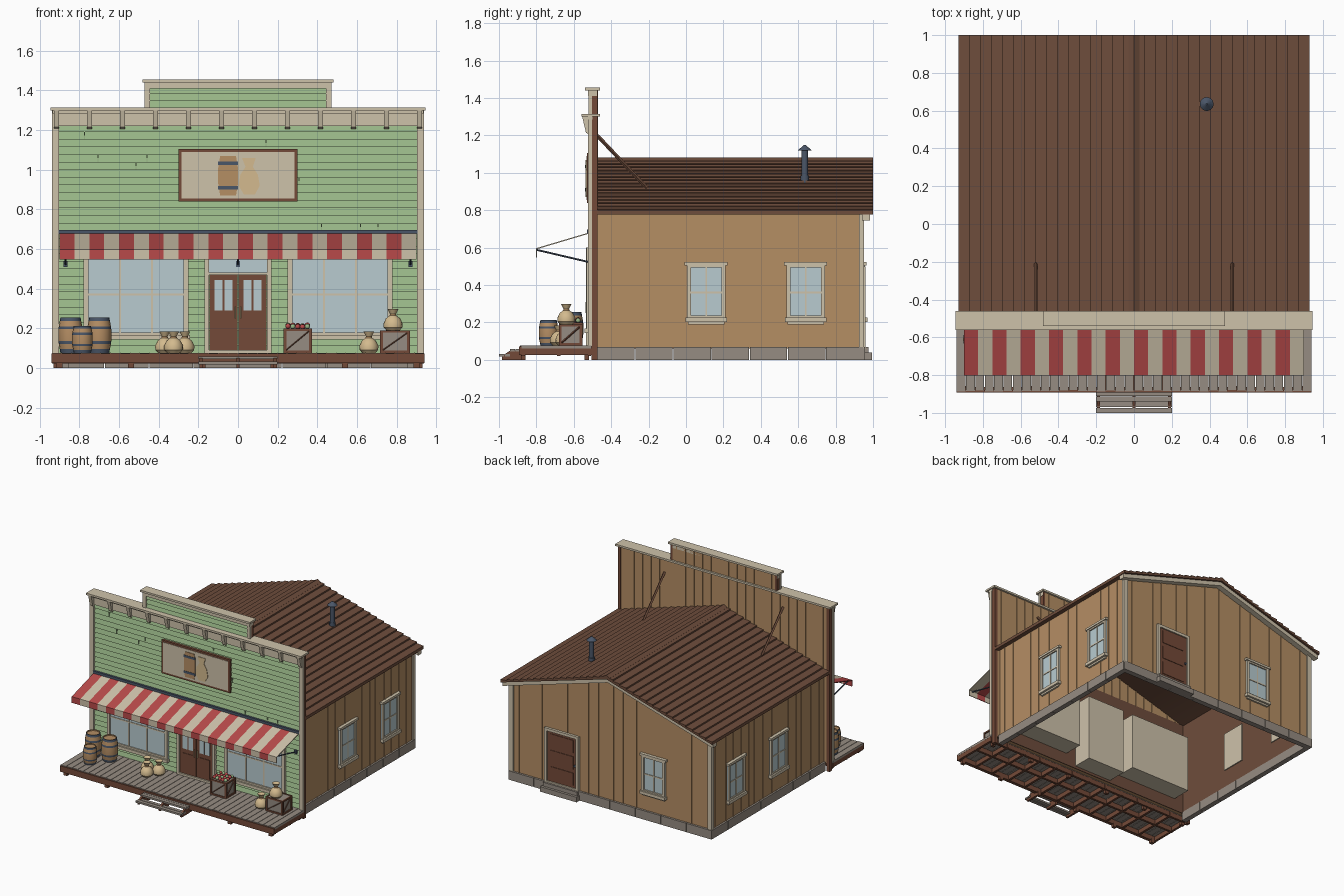
import bpy, bmesh, math, random
from mathutils import Matrix, Vector

random.seed(4)
COLORS = {"green_paint": (152, 182, 134), "cream_trim": (206, 194, 170), "dark_brown": (110, 77, 60),
          "red_cloth": (184, 74, 74), "tan_wood": (181, 142, 100), "window_glass": (184, 203, 208),
          "weathered_grey": (150, 140, 130), "blue_steel": (74, 86, 104), "sack_cloth": (211, 186, 142),
          "door_brown": (116, 74, 56)}
NAMES = list(COLORS)
MATS = []
for n, c in COLORS.items():
    m = bpy.data.materials.new(n)
    m.diffuse_color = [((v / 255 + 0.055) / 1.055) ** 2.4 for v in c] + [1]
    MATS.append(m)
GREEN, CREAM, BROWN, RED, TAN, GLASS, GREY, STEEL, SACK, DOOR = range(10)


class Part:
    """Collects solids in one mesh; xf places them."""
    def __init__(self, name):
        self.name, self.bm, self.xf = name, bmesh.new(), Matrix()

    def extrude(self, pts, axis, a, b, mat):
        def at(p, d):
            return self.xf @ Vector((d, p[0], p[1]) if axis == "x" else (p[0], d, p[1]))
        va = [self.bm.verts.new(at(p, a)) for p in pts]
        vb = [self.bm.verts.new(at(p, b)) for p in pts]
        n = len(pts)
        loops = [va, vb[::-1]] + [[va[i], vb[i], vb[(i + 1) % n], va[(i + 1) % n]] for i in range(n)]
        for loop in loops:
            self.bm.faces.new(loop).material_index = mat

    def box(self, x0, x1, y0, y1, z0, z1, mat):
        self.extrude([(x0, z0), (x1, z0), (x1, z1), (x0, z1)], "y", y0, y1, mat)

    def rod(self, p, q, r, mat, r2=None, seg=8):
        p, q = Vector(p), Vector(q)
        rot = (q - p).to_track_quat("Z", "Y").to_matrix().to_4x4()
        res = bmesh.ops.create_cone(self.bm, cap_ends=True, segments=seg, radius1=r,
                                    radius2=r if r2 is None else r2, depth=(q - p).length,
                                    matrix=self.xf @ Matrix.Translation((p + q) / 2) @ rot)
        for f in {f for v in res["verts"] for f in v.link_faces}:
            f.material_index = mat

    def lathe(self, prof, x, y, z, seg=16):
        """prof rows: radius, height, material of the band above."""
        rings = [[self.bm.verts.new((x + r * math.cos(k * math.tau / seg), y + r * math.sin(k * math.tau / seg), z + h))
                  for k in range(seg)] for r, h, _ in prof]
        for i in range(len(prof) - 1):
            for k in range(seg):
                j = (k + 1) % seg
                f = self.bm.faces.new((rings[i][k], rings[i][j], rings[i + 1][j], rings[i + 1][k]))
                f.material_index = prof[i][2]
        self.bm.faces.new(rings[0][::-1]).material_index = prof[0][2]
        self.bm.faces.new(rings[-1]).material_index = prof[-1][2]

    def done(self):
        bmesh.ops.recalc_face_normals(self.bm, faces=self.bm.faces)
        for f in self.bm.faces:
            f.smooth = True
        for e in self.bm.edges:
            e.smooth = e.calc_face_angle(3) < 0.6
        me = bpy.data.meshes.new(self.name)
        self.bm.to_mesh(me)
        for m in MATS:
            me.materials.append(m)
        bpy.context.collection.objects.link(bpy.data.objects.new(self.name, me))


def wall_place(x, y, deg):
    return Matrix.Translation((x, y, 0)) @ Matrix.Rotation(math.radians(deg), 4, "Z")


# Main walls, open underneath, with dark lining inside
p = Part("walls")
for s in (-1, 1):
    xs = sorted((s * 0.865, s * 0.88))
    p.box(*xs, -0.475, 0.94, 0.06, 0.80, TAN)
    xs = sorted((s * 0.86, s * 0.865))
    p.box(*xs, -0.475, 0.92, 0.06, 0.80, BROWN)
gable = [(-0.88, 0.06), (0.88, 0.06), (0.88, 0.79), (0, 1.05), (-0.88, 0.79)]
p.extrude(gable, "y", 0.925, 0.94, TAN)
p.extrude(gable, "y", 0.92, 0.925, BROWN)
p.done()

# Thin wall battens
p = Part("wall_battens")
for deg, x, y, half, count in ((90, 0.88, 0.235, 0.69, 14), (-90, -0.88, 0.235, 0.69, 14), (180, 0, 0.94, 0.86, 17)):
    p.xf = wall_place(x, y, deg)
    for i in range(count):
        u = -half + 2 * half * (i + 0.5 + random.uniform(-0.25, 0.25)) / count
        top = 0.79 if deg != 180 else 1.04 - 0.296 * abs(u)
        p.box(u - 0.004, u + 0.004, -0.004, 0.002, 0.065, top, TAN)
p.done()

# Cream corner boards and gable rake boards
p = Part("corner_and_rake_trim")
for s in (-1, 1):
    p.box(*sorted((s * 0.855, s * 0.892)), 0.925, 0.952, 0.06, 0.785, CREAM)
    p.extrude([(0, 1.05), (s * 0.925, 0.777), (s * 0.925, 0.745), (0, 1.018)], "y", 0.94, 0.985, CREAM)
p.done()

# Stone foundation blocks
p = Part("foundation")
for s in (-1, 1):
    for i in range(7):
        y = -0.475 + i * 0.204
        p.box(*sorted((s * 0.855, s * 0.895)), y, y + 0.2, 0, 0.07, GREY)
for i in range(8):
    x = -0.895 + i * 0.2238
    p.box(x, x + 0.22, 0.915, 0.957, 0, 0.07, GREY)
p.done()

# Roof with overlapping boards running along the ridge
rows, right = 16, []
for i in range(rows):
    for x, d in ((0.93 * i / rows, 0.012), (0.93 * (i + 1) / rows, 0)):
        right.append((x, 1.08 - 0.3 * x - d))
p = Part("roof")
left = [(-x, z) for x, z in right[:0:-1]]
p.extrude(left + right + [(0.93, 0.777), (0, 1.05), (-0.93, 0.777)], "y", -0.475, 1.0, BROWN)
p.extrude([(-0.03, 1.066), (0, 1.083), (0.03, 1.066), (0.03, 1.058), (-0.03, 1.058)], "y", -0.475, 1.0, BROWN)
for s in (-1, 1):
    p.rod((s * 0.52, -0.475, 1.2), (s * 0.52, -0.21, 0.92), 0.01, BROWN, seg=4)
p.done()

p = Part("stove_pipe")
p.rod((0.385, 0.635, 0.92), (0.385, 0.635, 1.125), 0.018, STEEL, seg=12)
p.rod((0.385, 0.635, 0.945), (0.385, 0.635, 0.985), 0.023, STEEL, seg=12)
p.rod((0.385, 0.635, 1.12), (0.385, 0.635, 1.15), 0.037, STEEL, 0.004, 12)
p.done()

# False front: core, lap siding, trim
p = Part("false_front")
p.box(-0.905, 0.905, -0.50, -0.475, 0.06, 1.3, TAN)
p.box(-0.45, 0.45, -0.50, -0.475, 1.3, 1.44, TAN)
for s in (-1, 1):
    p.box(*sorted((s * 0.905, s * 0.93)), -0.505, -0.473, 0, 1.3, DOOR)
    p.box(*sorted((s * 0.45, s * 0.468)), -0.505, -0.473, 1.3, 1.44, DOOR)
for i in range(24):
    u = -0.87 + i * 0.0755
    p.box(u - 0.004, u + 0.004, -0.475, -0.470, 0.8, 1.44 if abs(u) < 0.44 else 1.3, TAN)
p.box(-0.86, 0.86, -0.475, -0.468, 0.06, 0.80, BROWN)
p.done()

p = Part("lap_siding")
for z0, z1, n, w in ((0.075, 1.23, 30, 0.905), (1.31, 1.42, 3, 0.45)):
    prof = [(-0.49, z1), (-0.49, z0)]
    for i in range(n):
        h = (z1 - z0) / n
        prof += [(-0.516, z0 + i * h), (-0.504, z0 + (i + 1) * h)]
    p.extrude(prof, "x", -w, w, GREEN)
for i in range(26):  # board joints
    h, r = 1.155 / 30, random.randrange(3, 29)
    x, z = random.uniform(-0.85, 0.85), 0.075 + r * h
    p.box(x, x + 0.005, -0.517, -0.50, z, z + h * 0.95, GREEN)
p.done()

p = Part("front_trim")
for s in (-1, 1):
    p.box(*sorted((s * 0.902, s * 0.938)), -0.525, -0.503, 0.075, 1.3, CREAM)
    p.box(*sorted((s * 0.445, s * 0.472)), -0.522, -0.503, 1.31, 1.44, CREAM)
p.box(-0.905, 0.905, -0.522, -0.50, 1.22, 1.3, CREAM)
p.box(-0.945, 0.945, -0.56, -0.46, 1.3, 1.315, CREAM)
p.box(-0.935, 0.935, -0.54, -0.50, 1.285, 1.3, CREAM)
p.box(-0.47, 0.47, -0.525, -0.475, 1.41, 1.44, CREAM)
p.box(-0.482, 0.482, -0.54, -0.46, 1.44, 1.455, CREAM)
for i in range(12):  # cornice brackets
    x = -0.915 + i * 1.83 / 11
    p.extrude([(-0.52, 1.205), (-0.535, 1.215), (-0.555, 1.3), (-0.52, 1.3)], "x", x - 0.013, x + 0.013, CREAM)
p.done()

# Picture sign with a barrel and a sack as flat plates
p = Part("sign_board")
p.box(-0.30, 0.30, -0.53, -0.51, 0.84, 1.105, DOOR)
p.box(-0.285, 0.285, -0.533, -0.53, 0.855, 1.09, CREAM)
p.extrude([(-0.09, 0.87), (-0.01, 0.87), (0, 0.93), (0, 1.01), (-0.01, 1.07), (-0.09, 1.07), (-0.1, 1.01), (-0.1, 0.93)],
          "y", -0.537, -0.532, TAN)
for z in (0.9, 1.025):
    p.box(-0.1, 0, -0.539, -0.532, z, z + 0.018, STEEL)
p.extrude([(0.03, 0.875), (0.085, 0.875), (0.11, 0.92), (0.1, 0.975), (0.075, 1.015), (0.09, 1.06),
           (0.02, 1.06), (0.038, 1.015), (0.012, 0.975), (0.003, 0.92)], "y", -0.537, -0.532, SACK)
p.done()


def frame(p, x0, x1, z0, z1, t, d, mat):
    for a, b in ((x0, x0 + t), (x1 - t, x1)):
        p.box(a, b, -d, 0, z0, z1, mat)
    for a, b in ((z0, z0 + t), (z1 - t, z1)):
        p.box(x0 + t, x1 - t, -d, 0, a, b, mat)


def window(p, w, z0, z1, cols, t, bar_z):
    """Framed window facing local -y."""
    p.box(-w, w, -0.008, 0.005, z0, z1, GLASS)
    frame(p, -w, w, z0, z1, t, 0.018, CREAM)
    for i in range(1, cols):
        x = -w + t + (2 * w - 2 * t) * i / cols
        p.box(x - 0.005, x + 0.005, -0.012, 0, z0 + t, z1 - t, CREAM)
    p.box(-w + t, w - t, -0.012, 0, bar_z - 0.005, bar_z + 0.005, CREAM)
    p.box(-w - 0.008, w + 0.008, -0.03, 0, z0 - 0.012, z0 + 0.012, CREAM)


# Shop windows with display boxes behind
p = Part("shop_windows")
for x in (-0.515, 0.515):
    p.xf = wall_place(x, -0.514, 0)
    window(p, 0.265, 0.155, 0.60, 3, 0.025, 0.37)
    p.box(-0.265, 0.265, 0.04, 0.2, 0.155, 0.60, CREAM)
p.xf = wall_place(0, -0.514, 0)
p.box(-0.165, 0.165, 0.04, 0.2, 0.08, 0.60, CREAM)
p.done()

p = Part("house_windows")
places = [(s * 0.88, y, s * 90) for s in (-1, 1) for y in (0.108, 0.64)] + [(-0.38, 0.94, 180)]
for x, y, deg in places:
    p.xf = wall_place(x, y, deg)
    window(p, 0.103, 0.215, 0.515, 2, 0.022, 0.36)
    p.box(-0.115, 0.115, -0.025, 0, 0.505, 0.522, CREAM)
    p.box(-0.098, 0.098, -0.014, 0, 0.19, 0.21, CREAM)
    p.box(-0.1, 0.1, 0.015, 0.028, 0.21, 0.515, CREAM)
p.done()

# Double front door with transom
p = Part("front_door")
p.xf = wall_place(0, -0.512, 0)
p.box(-0.15, 0.15, -0.008, 0, 0.48, 0.60, GLASS)
frame(p, -0.168, 0.168, 0.07, 0.60, 0.022, 0.022, CREAM)
p.box(-0.146, 0.146, -0.02, 0, 0.468, 0.482, CREAM)
for s in (-1, 1):
    p.box(*sorted((s * 0.002, s * 0.145)), -0.010, 0, 0.077, 0.468, DOOR)
    for a, b in ((0.028, 0.069), (0.077, 0.118)):
        p.box(*sorted((s * a, s * b)), -0.013, 0, 0.29, 0.445, GLASS)
    p.box(*sorted((s * 0.028, s * 0.118)), -0.014, 0, 0.105, 0.255, DOOR)
    p.rod((s * 0.014, -0.02, 0.25), (s * 0.014, -0.02, 0.31), 0.004, SACK)
p.done()

p = Part("back_door")
p.xf = wall_place(0.425, 0.94, 180)
frame(p, -0.15, 0.15, 0.06, 0.5, 0.022, 0.02, CREAM)
p.box(-0.13, 0.13, -0.01, 0, 0.07, 0.48, DOOR)
for z in (0.1, 0.23, 0.36):
    p.box(-0.1, 0.1, -0.014, 0, z, z + 0.1, DOOR)
p.rod((0.115, -0.02, 0.26), (0.115, -0.01, 0.26), 0.009, STEEL)
p.box(-0.16, 0.16, -0.055, -0.01, 0, 0.04, GREY)
p.box(-0.15, 0.15, -0.035, -0.01, 0.04, 0.07, GREY)
p.done()

# Striped awning
p = Part("awning")
sheet = [(-0.515, 0.682), (-0.802, 0.597), (-0.802, 0.548), (-0.797, 0.548), (-0.797, 0.592), (-0.515, 0.676)]
for i in range(24):
    x = -0.9 + i * 0.075
    p.extrude(sheet, "x", x, x + 0.075, CREAM if i % 2 else RED)
p.box(-0.905, 0.905, -0.53, -0.505, 0.676, 0.697, STEEL)
for x in (-0.87, 0, 0.87):
    p.rod((x, -0.797, 0.588), (x, -0.515, 0.522), 0.005, STEEL)
    p.box(x - 0.01, x + 0.01, -0.525, -0.505, 0.51, 0.54, STEEL)
p.done()

# Porch deck on joists, with front steps
p = Part("porch")
for i in range(38):
    x = -0.94 + i * 1.88 / 38
    p.box(x + 0.0015, x + 0.048, -0.888 + random.uniform(0, 0.008), -0.505, 0.06, 0.077, GREY)
for y in (-0.88, -0.69, -0.525):
    p.box(-0.938, 0.938, y, y + 0.018, 0.022, 0.06, DOOR)
p.box(-0.94, 0.94, -0.892, -0.88, 0.025, 0.072, DOOR)
for i in range(13):
    x = -0.938 + i * 1.858 / 12
    p.box(x, x + 0.018, -0.88, -0.505, 0.025, 0.06, DOOR)
for x in (-0.9, -0.54, -0.18, 0.18, 0.54, 0.9):
    for y in (-0.87, -0.53):
        p.box(x - 0.015, x + 0.015, y - 0.012, y + 0.012, 0, 0.03, DOOR)
p.done()

p = Part("front_steps")
for x in (-0.195, -0.008, 0.18):
    p.extrude([(-0.985, 0), (-0.88, 0), (-0.88, 0.05), (-0.94, 0.05), (-0.985, 0.02)], "x", x, x + 0.016, DOOR)
for y, z in ((-1.0, 0.018), (-0.968, 0.018), (-0.94, 0.045), (-0.911, 0.045)):
    p.box(-0.2, 0.2, y, y + 0.027, z, z + 0.014, GREY)
p.done()

# Goods on the porch
p = Part("barrels")
for x, y, r, h in ((-0.845, -0.61, 0.062, 0.178), (-0.70, -0.61, 0.062, 0.178), (-0.785, -0.735, 0.053, 0.135)):
    rows = [(0.82, 0, STEEL), (0.87, 0.1, TAN), (0.95, 0.25, STEEL), (0.98, 0.33, TAN), (0.98, 0.67, STEEL),
            (0.95, 0.75, TAN), (0.87, 0.9, STEEL), (0.82, 1, TAN), (0.74, 1, TAN), (0.74, 0.95, TAN)]
    p.lathe([(a * r, b * h, m) for a, b, m in rows], x, y, 0.077)
p.done()

p = Part("sacks")
for x, y, z in ((-0.37, -0.61, 0.077), (-0.325, -0.68, 0.077), (-0.268, -0.61, 0.077), (0.66, -0.65, 0.077), (0.782, -0.64, 0.19)):
    p.lathe([(0.034, 0, SACK), (0.047, 0.015, SACK), (0.048, 0.035, SACK), (0.036, 0.06, SACK), (0.017, 0.075, TAN),
             (0.015, 0.083, SACK), (0.028, 0.108, SACK), (0.012, 0.1, SACK)], x, y, z)
p.done()

p = Part("crates")
for x0, x1, z1 in ((0.72, 0.865, 0.19), (0.232, 0.37, 0.2)):
    w, h = (x1 - x0) / 2, 0.06
    p.xf = Matrix()
    p.box(x0 + 0.005, x1 - 0.005, -0.675, -0.56, 0.08, z1 - 0.004, GREY)
    for deg, half, d in ((0, w, h), (180, w, h), (90, h, w), (-90, h, w)):
        p.xf = wall_place((x0 + x1) / 2, -0.617, deg) @ Matrix.Translation((0, -d + 0.007, 0))
        frame(p, -half, half, 0.077, z1, 0.012, 0.01, DOOR)
        p.rod((-half + 0.01, -0.003, 0.09), (half - 0.01, -0.003, z1 - 0.012), 0.005, DOOR, seg=4)
p.done()

p = Part("apples")
for i in range(20):
    xf = Matrix.Translation((0.252 + i % 5 * 0.0245, -0.655 + i // 5 * 0.026, 0.207 + random.uniform(0, 0.01)))
    res = bmesh.ops.create_icosphere(p.bm, subdivisions=2, radius=0.0135, matrix=xf)
    for f in {f for v in res["verts"] for f in v.link_faces}:
        f.material_index = GREEN if i % 3 == 1 else RED
p.done()
